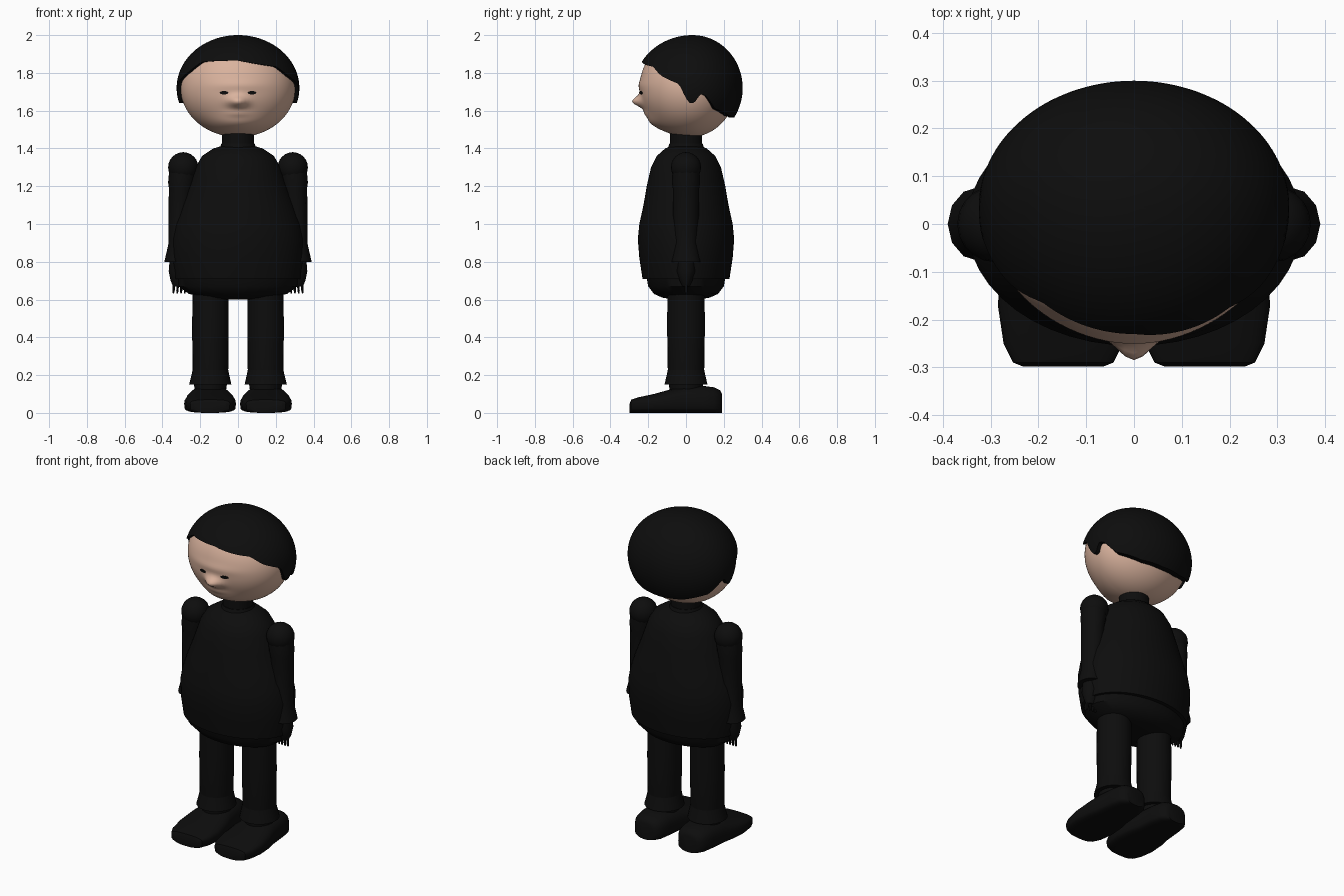
import bpy, bmesh, math
from math import sin, cos, pi, sqrt, exp

cube = bpy.data.objects.get("Cube")
if cube:
    bpy.data.objects.remove(cube)


def material(name, rgb):
    m = bpy.data.materials.new(name)
    m.use_nodes = True
    m.diffuse_color = (*rgb, 1)
    m.node_tree.nodes["Principled BSDF"].inputs["Base Color"].default_value = (*rgb, 1)
    return m


BLACK = material("black", (0.004, 0.004, 0.004))
SKIN = material("skin", (0.70, 0.45, 0.34))


def loft(name, rings, mat, angle=40):
    """Skin a list of equal-length point rings and cap both ends."""
    bm = bmesh.new()
    loops = [[bm.verts.new(p) for p in ring] for ring in rings]
    n = len(loops[0])
    for a, b in zip(loops, loops[1:]):
        for i in range(n):
            j = (i + 1) % n
            bm.faces.new((a[i], a[j], b[j], b[i]))
    bm.faces.new(loops[0])
    bm.faces.new(loops[-1])
    bmesh.ops.recalc_face_normals(bm, faces=bm.faces)
    mesh = bpy.data.meshes.new(name)
    bm.to_mesh(mesh)
    bm.free()
    mesh.materials.append(mat)
    ob = bpy.data.objects.new(name, mesh)
    bpy.context.collection.objects.link(ob)
    bpy.ops.object.select_all(action="DESELECT")
    ob.select_set(True)
    bpy.context.view_layer.objects.active = ob
    bpy.ops.object.shade_smooth_by_angle(angle=math.radians(angle))
    return ob


def ellipse(z, cx, rx, ry, n=32, cy=0):
    return [(cx + rx * cos(2 * pi * i / n), cy + ry * sin(2 * pi * i / n), z) for i in range(n)]


def stack(name, profile, n=32, mat=BLACK, side=1):
    """Profile rows are height, centre x, radius x, radius y."""
    return loft(name, [ellipse(z, side * cx, rx, ry, n) for z, cx, rx, ry in profile], mat)


# Torso with jacket hem, and neck
stack("jacket", [(1.415, 0, .08, .07), (1.40, 0, .13, .11), (1.36, 0, .19, .155),
                 (1.30, 0, .225, .185), (1.2, 0, .26, .208), (1.1, 0, .30, .225),
                 (1.0, 0, .335, .247), (.92, 0, .35, .255), (.82, 0, .35, .247),
                 (.71, 0, .335, .23), (.71, 0, .30, .20)], 48)
stack("hips", [(.74, 0, .325, .213), (.67, 0, .315, .20), (.63, 0, .26, .17),
               (.61, 0, .17, .125), (.60, 0, .08, .06)], 48)
stack("neck", [(1.38, 0, .085, .085), (1.49, 0, .085, .085)])
stack("collar", [(1.39, 0, .10, .10), (1.425, 0, .088, .088)])

# Arms, hands and fingers; legs, cuffs and shoes
SHOE = [(-.298, .085, .05), (-.29, .105, .07), (-.25, .125, .083), (-.17, .137, .10),
        (-.08, .13, .125), (-.01, .115, .143), (.09, .105, .143), (.15, .095, .135),
        (.18, .075, .12), (.19, .055, .10)]
for side, word in ((1, "left"), (-1, "right")):
    stack(word + "_shoulder",
          [(1.3 + .08 * cos(pi * k / 12), .29, max(.08 * sin(pi * k / 12), .004),
            max(.08 * sin(pi * k / 12), .004)) for k in range(13)], 20, side=side)
    stack(word + "_sleeve", [(1.31, .29, .072, .07), (1.22, .298, .072, .075),
                             (1.19, .30, .066, .07), (1.05, .308, .06, .068),
                             (.9, .315, .052, .06), (.80, .323, .067, .078),
                             (.80, .323, .045, .05)], 12, side=side)
    stack(word + "_hand", [(.83, .32, .04, .045), (.75, .322, .045, .05),
                           (.70, .315, .042, .035), (.67, .31, .034, .02)], 14, side=side)
    for k in range(4):
        x = .278 + .02 * k
        stack(f"{word}_finger_{k + 1}", [(.69, x, .007, .009), (.645, x + .003, .006, .008),
                                         (.632, x + .004, .003, .004)], 8, side=side)
    stack(word + "_leg", [(.68, .145, .095, .098), (.45, .146, .097, .10),
                          (.2, .146, .094, .096), (.1, .146, .08, .085)], 24, side=side)
    stack(word + "_cuff", [(.23, .146, .094, .096), (.2, .146, .10, .102),
                           (.15, .147, .112, .114), (.15, .147, .08, .08)], 24, side=side)
    rings = []
    for y, w, h in SHOE:
        ring = []
        for i in range(28):
            c, s = cos(2 * pi * i / 28), sin(2 * pi * i / 28)
            power = .7 if s > 0 else .4
            x = w * math.copysign(abs(c) ** .75, c)
            z = .05 + math.copysign(abs(s) ** power, s) * ((h - .05) if s > 0 else .05)
            ring.append((side * .148 + x, y, max(z, 0)))
        rings.append(ring)
    loft(word + "_shoe", rings, BLACK)


# Head: an ellipsoid with a broad nose, lips and full chin pushed forward
def face_y(x, z, y):
    if y > 0:
        return y
    nose = .052 * exp(-(x / .048) ** 2 - ((z - 1.647) / .03) ** 2)
    lips = .010 * exp(-(x / .06) ** 2 - ((z - 1.585) / .018) ** 2)
    chin = .025 * exp(-(x / .13) ** 2 - ((z - 1.53) / .045) ** 2)
    brow = .006 * exp(-(x / .14) ** 2 - ((z - 1.735) / .025) ** 2)
    return y - nose - lips - chin - brow


def head_point(a, t):
    x, z = .305 * sin(t) * sin(a), 1.725 + .265 * cos(t)
    y = .02 - (.265 if cos(a) > 0 else .245) * sin(t) * cos(a)
    return (x, face_y(x, z, y), z)


loft("head", [[head_point(2 * pi * i / 96, .02 + (pi - .04) * k / 72) for i in range(96)]
              for k in range(73)], SKIN, 60)


# Eyes: thin dark plates that follow the face
def face_front(x, z):
    r = max(0, 1 - (x / .305) ** 2 - ((z - 1.725) / .265) ** 2)
    return face_y(x, z, .02 - .265 * sqrt(r))


for side, word in ((1, "left"), (-1, "right")):
    outline = [(side * .074 + .023 * cos(2 * pi * i / 16), 1.695 + .009 * sin(2 * pi * i / 16))
               for i in range(16)]
    loft(word + "_eye", [[(x, face_front(x, z) + d, z) for x, z in outline]
                         for d in (.004, -.004)], BLACK)

# Hair cap: each column runs from the crown down to the hairline at that angle
HAIRLINE = [(0, 1.865), (43, 1.845), (57, 1.795), (77, 1.745), (83, 1.67), (88, 1.635),
            (94, 1.65), (98, 1.685), (104, 1.685), (119, 1.61), (150, 1.572), (180, 1.565)]


def hairline(a):
    deg = abs(math.degrees(a))
    for (d0, z0), (d1, z1) in zip(HAIRLINE, HAIRLINE[1:]):
        if deg <= d1 + .001:
            z = z0 + (z1 - z0) * (deg - d0) / (d1 - d0)
            break
    return z - .024 * sin(a) * max(0, cos(a))


def hair_point(a, f, shrink=1):
    t = .02 + (math.acos((hairline(a) - 1.72) / .28) - .02) * f
    depth = .31 if cos(a) > 0 else .265
    return (.325 * shrink * sin(t) * sin(a), .035 - depth * shrink * sin(t) * cos(a),
            1.72 + .28 * cos(t))


angles = [-pi + 2 * pi * i / 120 for i in range(120)]
hair = [[hair_point(a, k / 28) for a in angles] for k in range(29)]
hair.append([hair_point(a, 1, .86) for a in angles])
loft("hair", hair, BLACK, 50)
